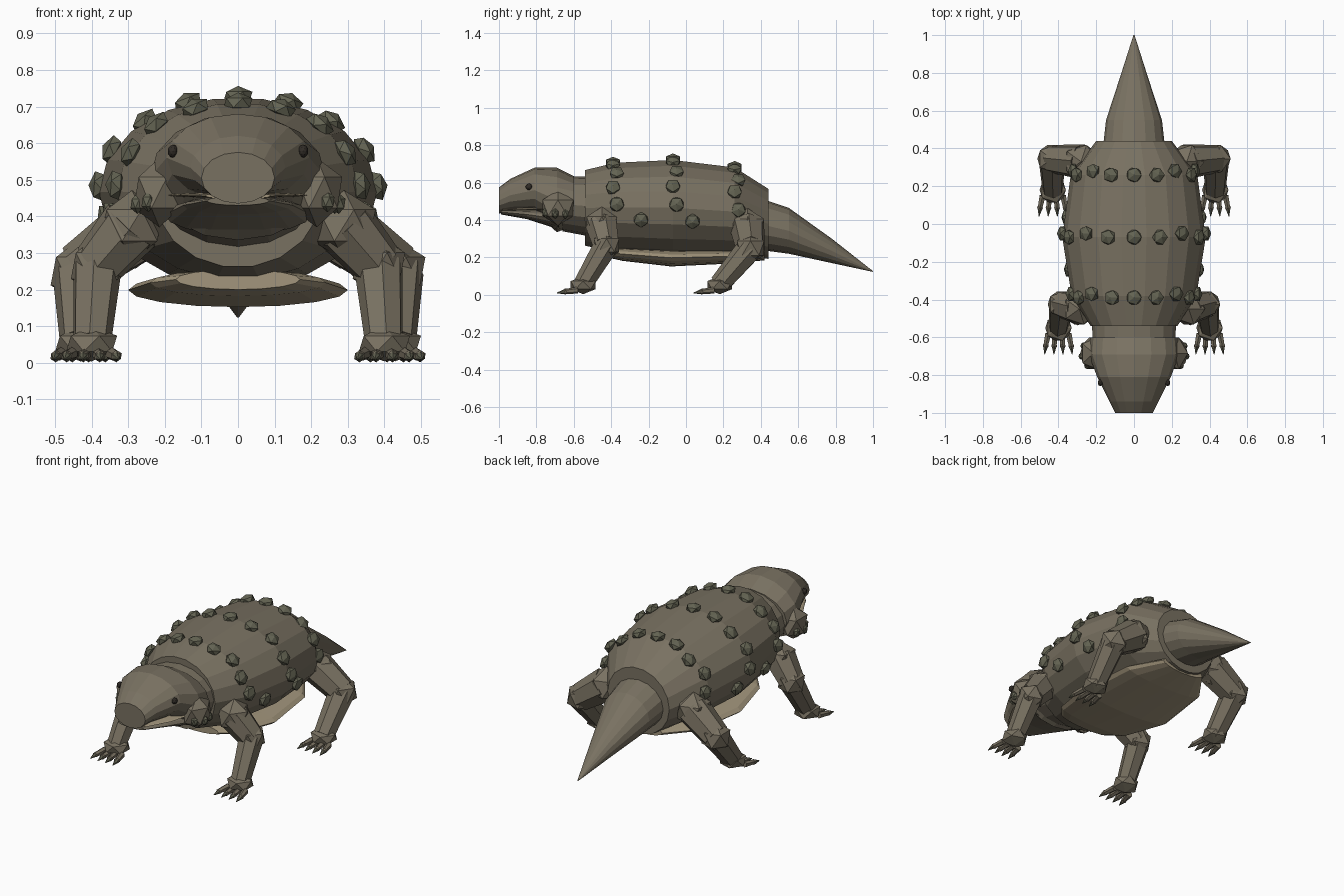
import bpy, bmesh
from math import sin, cos, radians, pi
from mathutils import Vector, Matrix

if "Cube" in bpy.data.objects:
    bpy.data.objects.remove(bpy.data.objects["Cube"])

def mat(name, c):
    m = bpy.data.materials.new(name)
    m.diffuse_color = (*c, 1)
    m.use_nodes = True
    m.node_tree.nodes["Principled BSDF"].inputs["Base Color"].default_value = m.diffuse_color
    return m

HIDE = mat("hide", (0.19, 0.165, 0.12))
STUD = mat("stud", (0.125, 0.125, 0.085))
TAN = mat("tan", (0.36, 0.30, 0.20))
DARK = mat("dark", (0.03, 0.025, 0.02))

def finish(bm, name, m):
    bmesh.ops.recalc_face_normals(bm, faces=bm.faces)
    me = bpy.data.meshes.new(name)
    bm.to_mesh(me)
    bm.free()
    me.materials.append(m)
    ob = bpy.data.objects.new(name, me)
    bpy.context.collection.objects.link(ob)
    return ob

def loft(name, rings, m, n=16):
    """Elliptical rings (y, top z, bottom z, half width) joined along y."""
    bm = bmesh.new()
    loops = []
    for y, top, bot, hw in rings:
        c, r = (top + bot) / 2, (top - bot) / 2
        loops.append([bm.verts.new((hw * cos(2 * pi * i / n), y, c + r * sin(2 * pi * i / n)))
                      for i in range(n)])
    for a, b in zip(loops, loops[1:]):
        for i in range(n):
            j = (i + 1) % n
            bm.faces.new((a[i], a[j], b[j], b[i]))
    bm.faces.new(loops[0])
    bm.faces.new(loops[-1])
    return finish(bm, name, m)

def ball(bm, p, r, s=(1, 1, 1), sub=1):
    M = Matrix.Translation(p) @ Matrix.Diagonal((*s, 1))
    bmesh.ops.create_icosphere(bm, subdivisions=sub, radius=r, matrix=M)

def rod(bm, a, b, r1, r2, n=7):
    a, b = Vector(a), Vector(b)
    d = b - a
    M = Matrix.Translation((a + b) / 2) @ d.to_track_quat('Z', 'Y').to_matrix().to_4x4()
    bmesh.ops.create_cone(bm, cap_ends=True, segments=n, radius1=r1, radius2=r2,
                          depth=d.length, matrix=M)

# Body shell, neck, belly plate and tail
shell = [(-0.54, 0.67, 0.26, 0.23), (-0.38, 0.71, 0.225, 0.33), (-0.07, 0.725, 0.207, 0.38),
         (0.26, 0.685, 0.205, 0.335), (0.44, 0.57, 0.19, 0.20)]
loft("body", shell, HIDE, 18)
loft("neck", [(-0.66, 0.63, 0.34, 0.215), (-0.50, 0.635, 0.31, 0.225)], HIDE)
loft("belly", [(-0.42, 0.255, 0.20, 0.17), (-0.34, 0.255, 0.182, 0.24), (-0.08, 0.245, 0.152, 0.30),
               (0.25, 0.245, 0.168, 0.26), (0.42, 0.25, 0.185, 0.14)], TAN)
loft("tail", [(0.40, 0.515, 0.24, 0.165), (0.55, 0.465, 0.22, 0.148),
              (0.78, 0.30, 0.17, 0.073), (1.0, 0.127, 0.123, 0.003)], HIDE)

# Head with lower jaw and mouth lining
loft("head", [(-0.60, 0.635, 0.37, 0.232), (-0.69, 0.68, 0.335, 0.24), (-0.81, 0.68, 0.44, 0.195),
              (-0.94, 0.62, 0.445, 0.13), (-1.0, 0.575, 0.435, 0.10)], HIDE)
loft("lower_jaw", [(-0.99, 0.455, 0.43, 0.085), (-0.85, 0.455, 0.405, 0.15),
                   (-0.68, 0.46, 0.35, 0.20)], HIDE)
loft("mouth_lining", [(-0.98, 0.465, 0.447, 0.09), (-0.85, 0.465, 0.45, 0.165),
                      (-0.72, 0.465, 0.45, 0.20)], TAN)

# Studs in three rings over the back plus low side studs
def section(y):
    for a, b in zip(shell, shell[1:]):
        if a[0] <= y <= b[0]:
            t = (y - a[0]) / (b[0] - a[0])
            return [a[k] + t * (b[k] - a[k]) for k in (1, 2, 3)]

bm = bmesh.new()
# alternate studs along a ring sit slightly forward or back
spots = [(y + (0.02 if i in (3, 4, 7, 8) else 0), a) for y in (-0.39, -0.07, 0.26)
         for i, a in enumerate((90, 69, 111, 48, 132, 26, 154, 4, 176))]
spots += [(y, a) for y in (-0.46, -0.24, 0.035) for a in (-15, 195)]
for y, a in spots:
    top, bot, hw = section(y)
    c, s = cos(radians(a)), sin(radians(a))
    p = (hw * c * 1.01, y, (top + bot) / 2 + (top - bot) / 2 * s * 1.01)
    M = (Matrix.Translation(p) @ Matrix.Rotation(radians(90 - a), 4, 'Y')
         @ Matrix.Diagonal((1, 1, 0.65, 1)))
    bmesh.ops.create_icosphere(bm, subdivisions=1, radius=0.044, matrix=M)
finish(bm, "back_studs", STUD)

for side, sx in (("right", 1), ("left", -1)):
    P = lambda x, y, z: Vector((sx * x, y, z))
    # Eye
    bm = bmesh.new()
    ball(bm, P(0.178, -0.84, 0.578), 0.018, (0.8, 1, 1), 2)
    finish(bm, side + "_eye", DARK)
    # Cheek lump with small studs beneath
    bm = bmesh.new()
    ball(bm, P(0.215, -0.685, 0.465), 0.1, (0.78, 0.98, 0.95))
    finish(bm, side + "_cheek", HIDE)
    bm = bmesh.new()
    for x, y, z in ((0.245, -0.75, 0.44), (0.275, -0.70, 0.435), (0.265, -0.645, 0.435)):
        ball(bm, P(x, y, z), 0.026, (0.8, 0.8, 1.1))
    finish(bm, side + "_cheek_studs", STUD)
    # Legs: top joint, middle joint, foot
    for end, hip, knee, foot, r in (
            ("front", (0.29, -0.45, 0.375), (0.385, -0.425, 0.265), (0.40, -0.55, 0.055), 0.08),
            ("hind", (0.28, 0.33, 0.36), (0.435, 0.345, 0.25), (0.43, 0.18, 0.055), 0.086)):
        h, k, f = P(*hip), P(*knee), P(*foot)
        bm = bmesh.new()
        ball(bm, h, r * 1.2)
        ball(bm, k, r)
        rod(bm, h, k, r * 1.1, r * 0.9)
        rod(bm, k, f, r * 0.85, r * 0.66)
        ball(bm, f + Vector((0, 0, -0.003)), 0.078, (1.0, 1.0, 0.62))
        for i in range(4):
            o = (i - 1.5) * 0.036
            a = f + Vector((o, -0.03, -0.03))
            b = f + Vector((o * 1.25, -0.095, -0.037))
            rod(bm, a, b, 0.018, 0.014, 6)
            ball(bm, b, 0.017)
        finish(bm, f"{end}_{side}_leg", HIDE)
        # Claws
        bm = bmesh.new()
        for i in range(4):
            o = (i - 1.5) * 0.036
            rod(bm, f + Vector((o * 1.25, -0.095, -0.037)),
                f + Vector((o * 1.35, -0.14, -0.045)), 0.015, 0.002, 6)
        finish(bm, f"{end}_{side}_claws", STUD)
